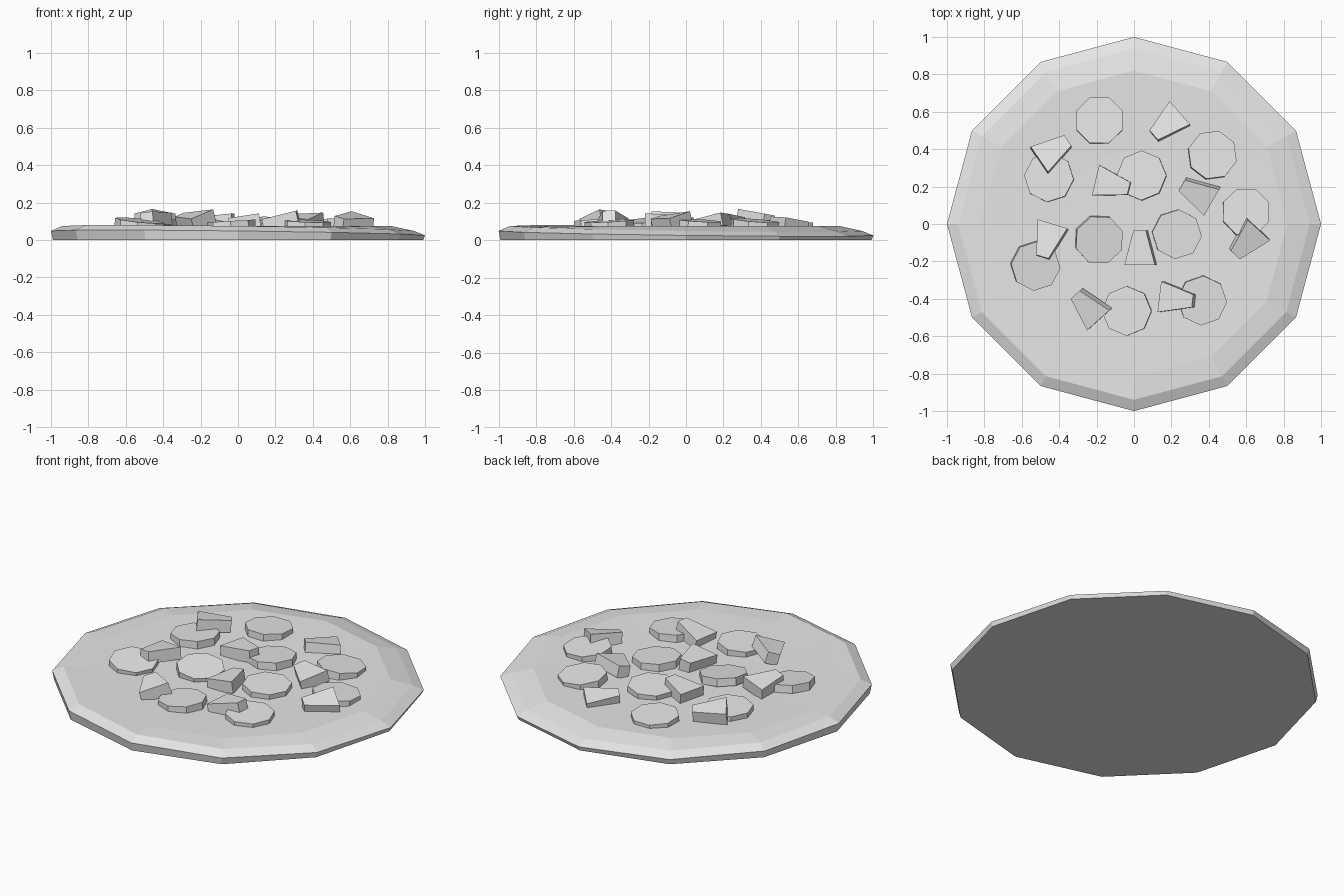
import bpy
import bmesh
from math import cos, sin, pi, radians
from mathutils import Matrix, Vector

cube = bpy.data.objects.get("Cube")
if cube:
    bpy.data.objects.remove(cube, do_unlink=True)

# Single plain colour
grey = bpy.data.materials.new("light_grey")
grey.use_nodes = True
colour = (0.8, 0.8, 0.8, 1)
grey.diffuse_color = colour
grey.node_tree.nodes["Principled BSDF"].inputs["Base Color"].default_value = colour


def finish(name, bm):
    """Turn a bmesh into a flat shaded object."""
    bmesh.ops.recalc_face_normals(bm, faces=bm.faces)
    mesh = bpy.data.meshes.new(name)
    bm.to_mesh(mesh)
    bm.free()
    mesh.materials.append(grey)
    obj = bpy.data.objects.new(name, mesh)
    bpy.context.collection.objects.link(obj)
    return obj


def polygon(sides, radius):
    return [(radius * cos(2 * pi * i / sides), radius * sin(2 * pi * i / sides))
            for i in range(sides)]


def loft(rings):
    """Bridge stacked rings of equal size and cap both ends."""
    bm = bmesh.new()
    loops = [[bm.verts.new(p) for p in ring] for ring in rings]
    for low, high in zip(loops, loops[1:]):
        for i in range(len(low)):
            j = (i + 1) % len(low)
            bm.faces.new((low[i], low[j], high[j], high[i]))
    bm.faces.new(loops[0][::-1])
    bm.faces.new(loops[-1])
    return bm


def topping(name, outline, thickness, spot):
    """Slab with its top centred at (x, y, z), turned, then tilted to a slope."""
    x, y, turn, z, slope_x, slope_y = spot
    bm = loft([[(px, py, h) for px, py in outline] for h in (-thickness, 0)])
    up = Vector((0, 0, 1))
    tilt = up.rotation_difference(Vector((-slope_x, -slope_y, 1)))
    obj = finish(name, bm)
    obj.matrix_world = (Matrix.Translation((x, y, z)) @ tilt.to_matrix().to_4x4()
                        @ Matrix.Rotation(radians(turn), 4, "Z"))


# Crust base: each ring has a radius, a height and a lean towards front left
profile = [(0.99, 0, 0), (1, 0.037, 0.012), (0.94, 0.062, 0.014),
           (0.82, 0.075, 0), (0.4, 0.067, 0)]
rings = [[(x, y, height - lean * (x + y)) for x, y in polygon(12, radius)]
         for radius, height, lean in profile]
finish("crust_base", loft(rings))

# Round slices: x, y, turn, top height, slope x, slope y
round_spots = [
    (-0.185, 0.555, 22, 0.1, 0, -0.06),
    (0.42, 0.37, 30, 0.105, -0.06, -0.08),
    (-0.455, 0.25, -5, 0.105, 0.03, -0.03),
    (0.04, 0.26, 0, 0.102, 0.05, -0.05),
    (0.6, 0.065, 22, 0.105, -0.05, -0.06),
    (0.23, -0.055, -5, 0.102, -0.05, 0.03),
    (-0.185, -0.085, 20, 0.105, -0.1, 0.1),
    (-0.525, -0.225, -5, 0.105, -0.1, 0.08),
    (-0.04, -0.465, 0, 0.102, 0.06, 0),
    (0.365, -0.41, -3, 0.102, -0.04, 0.05),
]
for number, spot in enumerate(round_spots, 1):
    topping(f"round_slice_{number}", polygon(8, 0.133), 0.045, spot)

# Tapered chunks: the narrow end points along the turn angle
chunk_outline = [(-0.092, -0.083), (0.092, -0.034), (0.092, 0.034), (-0.092, 0.083)]
chunk_spots = [
    (0.175, 0.535, -139, 0.115, 0.05, -0.15),
    (-0.43, 0.397, 34, 0.145, 0, -0.18),
    (-0.117, 0.212, -14, 0.132, 0.1, -0.03),
    (0.335, 0.16, 150, 0.13, 0.1, 0.2),
    (0.605, -0.1, -133, 0.128, -0.12, 0.22),
    (-0.463, -0.087, -107, 0.143, 0.1, -0.1),
    (0.03, -0.128, 90, 0.13, 0.15, 0),
    (-0.253, -0.447, 132, 0.137, 0.25, 0.2),
    (0.224, -0.4, -7, 0.135, 0.25, 0),
]
for number, spot in enumerate(chunk_spots, 1):
    topping(f"tapered_chunk_{number}", chunk_outline, 0.068, spot)
